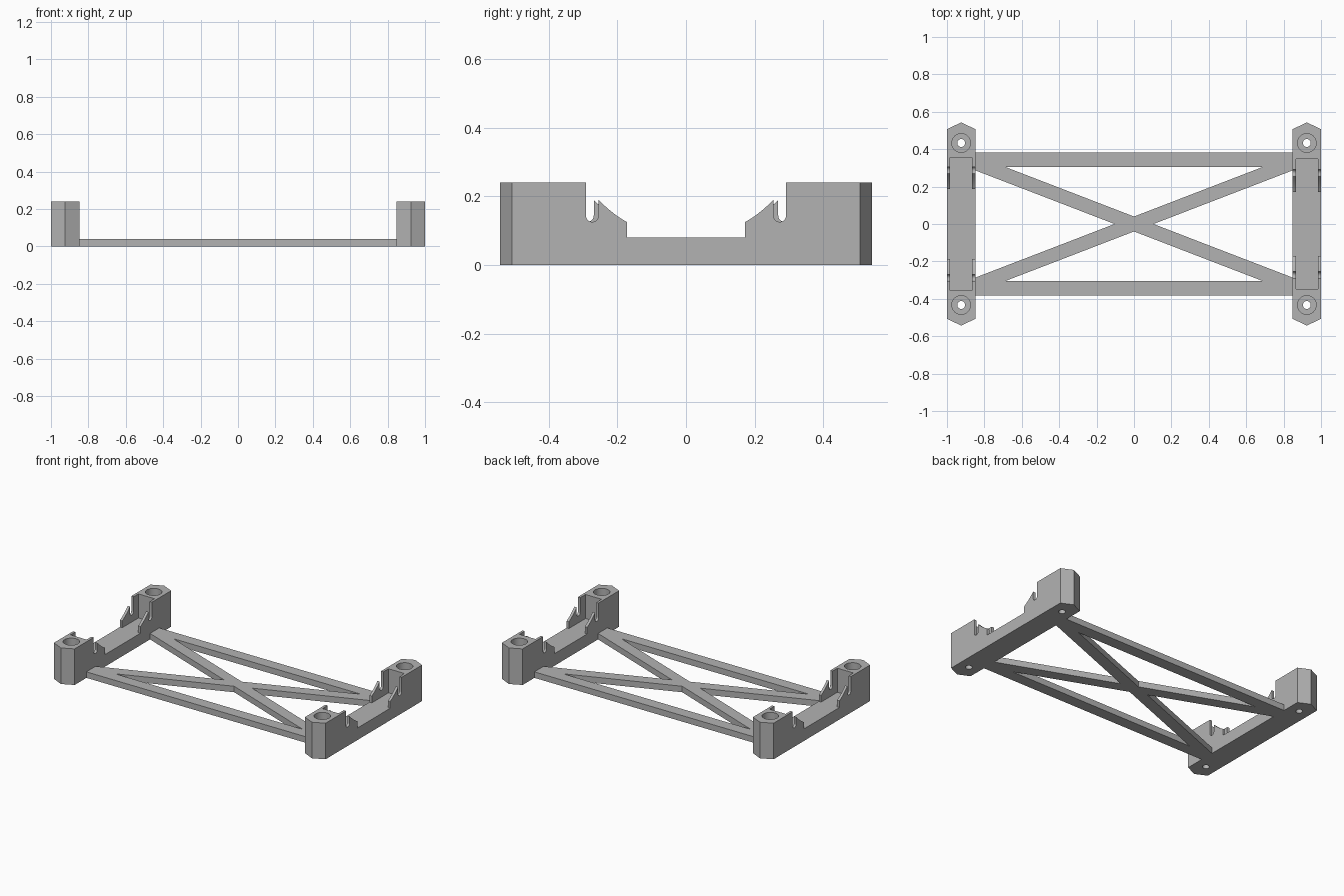
import bpy
import bmesh
from math import cos, sin, pi
from mathutils import Vector

if "Cube" in bpy.data.objects:
    bpy.data.objects.remove(bpy.data.objects["Cube"])

grey = bpy.data.materials.new("plain_grey")
grey.use_nodes = True
grey.diffuse_color = (0.45, 0.45, 0.45, 1)
grey.node_tree.nodes["Principled BSDF"].inputs["Base Color"].default_value = grey.diffuse_color


def prism(name, points, offset):
    """Extrude a closed outline along an offset vector."""
    bm = bmesh.new()
    face = bm.faces.new([bm.verts.new(p) for p in points])
    new = bmesh.ops.extrude_face_region(bm, geom=[face])["geom"]
    moved = [v for v in new if isinstance(v, bmesh.types.BMVert)]
    bmesh.ops.translate(bm, verts=moved, vec=Vector(offset))
    bmesh.ops.recalc_face_normals(bm, faces=bm.faces[:])
    mesh = bpy.data.meshes.new(name)
    bm.to_mesh(mesh)
    bm.free()
    mesh.materials.append(grey)
    obj = bpy.data.objects.new(name, mesh)
    bpy.context.collection.objects.link(obj)
    return obj


def plate(name, outline, z0, z1):
    return prism(name, [(x, y, z0) for x, y in outline], (0, 0, z1 - z0))


def circle(cx, cy, r, n=40):
    return [(cx + r * cos(2 * pi * i / n), cy + r * sin(2 * pi * i / n)) for i in range(n)]


def cut(target, cutter):
    cutter.hide_render = True
    mod = target.modifiers.new("cut", "BOOLEAN")
    mod.operation = "DIFFERENCE"
    mod.solver = "EXACT"
    mod.object = cutter
    bpy.context.view_layer.objects.active = target
    bpy.ops.object.modifier_apply(modifier=mod.name)
    bpy.data.objects.remove(cutter)


HEIGHT, FLOOR, END = 0.24, 0.08, 0.543
RAIL_X, HALF = 0.924, 0.076


def clip_profile(shift):
    """Half of the side opening: hooked tongue, round slot, tower face."""
    start, tip, tower = 0.172 + shift, 0.255 + shift, 0.292 + shift
    pts = [(start, FLOOR)]
    for i in range(9):
        t = i / 8
        pts.append((start + (tip - start) * t, 0.125 + 0.045 * t + 0.02 * t * t))
    r, mid = (tower - tip) / 2, (tip + tower) / 2
    pts += [(mid - r * cos(pi * i / 10), 0.144 - r * sin(pi * i / 10)) for i in range(11)]
    return pts + [(tower, 0.3)]


def rail(name, cx, shift):
    # Pointed block
    half = [(cx - HALF, 0.507), (cx, END), (cx + HALF, 0.507)]
    outline = half + [(x, -y) for x, y in reversed(half)]
    obj = plate(name, outline, 0, HEIGHT)
    # Central channel between thin side walls
    w, length = 0.059, 0.347 + shift * 0.7
    box = [(cx - w, -length), (cx + w, -length), (cx + w, length), (cx - w, length)]
    cut(obj, plate("channel_cutter", box, FLOOR, 0.3))
    # Side opening with snap tongues
    side = clip_profile(shift)
    side += [(-y, z) for y, z in reversed(side)]
    cut(obj, prism("opening_cutter", [(cx - 0.1, y, z) for y, z in side], (0.2, 0, 0)))
    # Counterbored screw holes
    for s in (-1, 1):
        cut(obj, plate("bore_cutter", circle(cx, s * 0.433, 0.05), 0.05, 0.3))
        cut(obj, plate("hole_cutter", circle(cx, s * 0.433, 0.021), -0.1, 0.1))
    return obj


right_rail = rail("right_rail", -RAIL_X, 0.014)
left_rail = rail("left_rail", RAIL_X, 0)

# Flat cross-braced frame joining the rails
X, SLOPE, THICK = 0.849, 0.385, 0.04
edge = SLOPE * X - THICK
waist = THICK / SLOPE
frame = plate("cross_brace", [(-X, -0.383), (X, -0.383), (X, -edge), (waist, 0), (X, edge),
                              (X, 0.383), (-X, 0.383), (-X, edge), (-waist, 0), (-X, -edge)], 0, 0.04)
reach = (0.306 - THICK) / SLOPE
for s in (-1, 1):
    window = [(-reach, s * 0.306), (reach, s * 0.306), (0, s * THICK)]
    cut(frame, plate("window_cutter", window, -0.1, 0.1))

# Smooth the round bores, keep corners sharp
for obj in (right_rail, left_rail):
    bpy.ops.object.select_all(action="DESELECT")
    obj.select_set(True)
    bpy.context.view_layer.objects.active = obj
    bpy.ops.object.shade_smooth_by_angle(angle=pi / 9)
